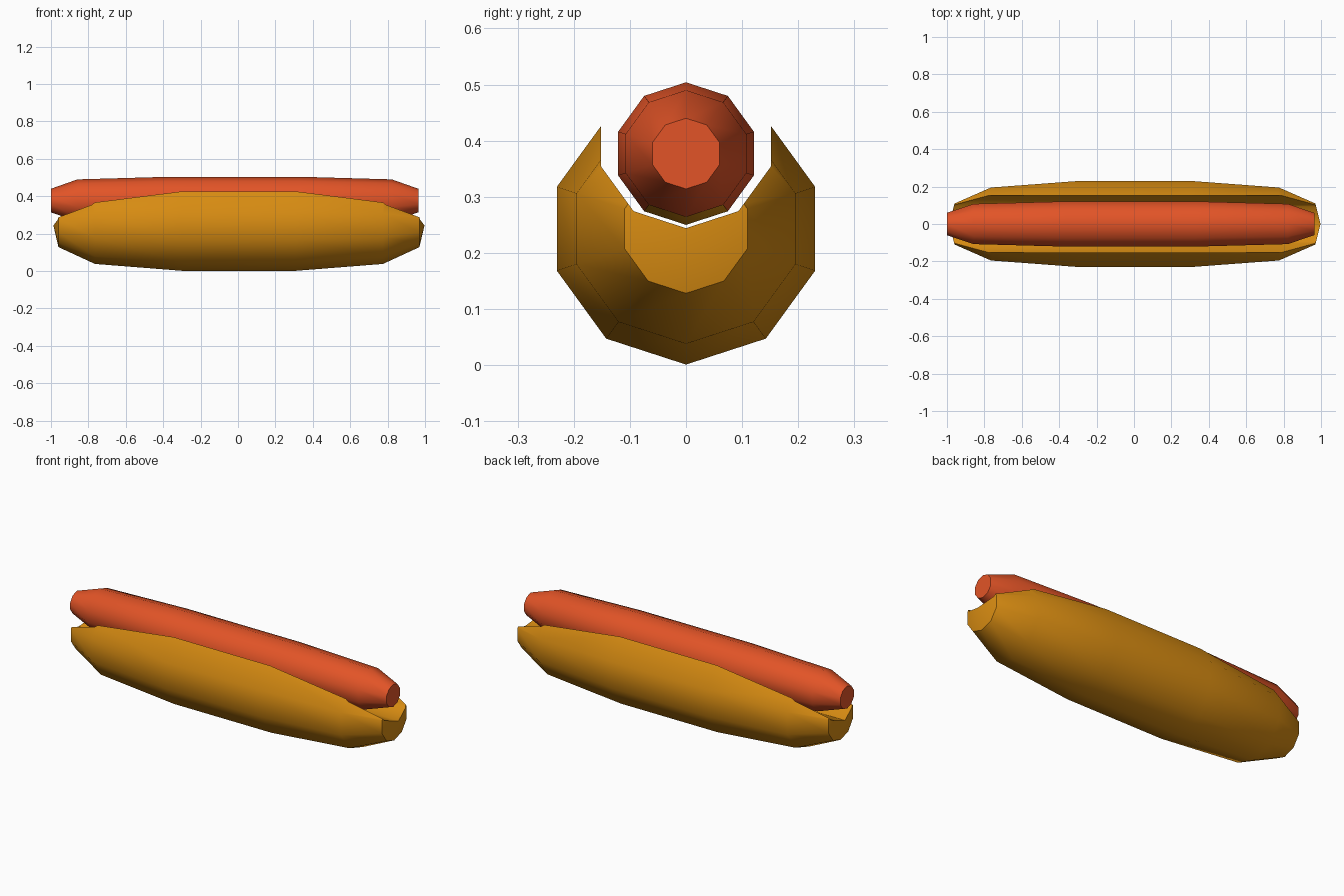
import bpy, bmesh, math

if "Cube" in bpy.data.objects:
    bpy.data.objects.remove(bpy.data.objects["Cube"])


def material(name, rgb):
    m = bpy.data.materials.new(name)
    m.diffuse_color = (*rgb, 1)
    m.use_nodes = True
    m.node_tree.nodes["Principled BSDF"].inputs["Base Color"].default_value = m.diffuse_color
    return m


BREAD = material("golden_bread", (0.68, 0.26, 0.006))
MEAT = material("red_sausage", (0.76, 0.088, 0.02))


def spindle(name, rings, zc, mats, sides=10):
    """Ten-sided body along x; rings are (x, radius), radius 0 makes a tip."""
    bm = bmesh.new()
    loops = []
    for x, r in rings:
        if r == 0:
            loops.append([bm.verts.new((x, 0, zc))] * sides)
        else:
            angles = [2 * math.pi * i / sides - math.pi / 2 for i in range(sides)]
            loops.append([bm.verts.new((x, r * math.cos(a), zc + r * math.sin(a)))
                          for a in angles])
    for a, b in zip(loops, loops[1:]):
        for i in range(sides):
            j = (i + 1) % sides
            bm.faces.new(list(dict.fromkeys((a[i], a[j], b[j], b[i]))))
    for loop in (loops[0], loops[-1]):
        if loop[0] != loop[1]:
            bm.faces.new(loop)
    bmesh.ops.recalc_face_normals(bm, faces=bm.faces)
    me = bpy.data.meshes.new(name)
    bm.to_mesh(me)
    bm.free()
    for m in mats:
        me.materials.append(m)
    ob = bpy.data.objects.new(name, me)
    bpy.context.collection.objects.link(ob)
    return ob


def smooth(ob, angle):
    bpy.ops.object.select_all(action='DESELECT')
    ob.select_set(True)
    bpy.context.view_layer.objects.active = ob
    bpy.ops.object.shade_smooth_by_angle(angle=math.radians(angle))


# bun with pointed ends
half = [(0.30, 0.242), (0.77, 0.205), (0.965, 0.115), (0.992, 0)]
rings = [(0.005 - x, r) for x, r in reversed(half)] + [(0.005 + x, r) for x, r in half]
bun = spindle("bun", rings, 0.243, [BREAD])

# trough cut along the whole bun
cutter = spindle("trough_cutter", [(-1.3, 0.159), (1.3, 0.159)], 0.403, [BREAD])
cut = bun.modifiers.new("trough", 'BOOLEAN')
cut.operation = 'DIFFERENCE'
cut.solver = 'EXACT'
cut.object = cutter
bpy.context.view_layer.objects.active = bun
bun.select_set(True)
bpy.ops.object.modifier_apply(modifier=cut.name)
bpy.data.objects.remove(cutter)
smooth(bun, 40)

# sausage with blunt ends
half = [(0.35, 0.127), (0.84, 0.113), (0.982, 0.063)]
rings = [(-0.018 - x, r) for x, r in reversed(half)] + [(-0.018 + x, r) for x, r in half]
sausage = spindle("sausage", rings, 0.377, [MEAT, BREAD])
# bread-coloured underside along the middle
for p in sausage.data.polygons:
    if p.normal.z < -0.9 and abs(p.center.x) < 0.8:
        p.material_index = 1
smooth(sausage, 40)
